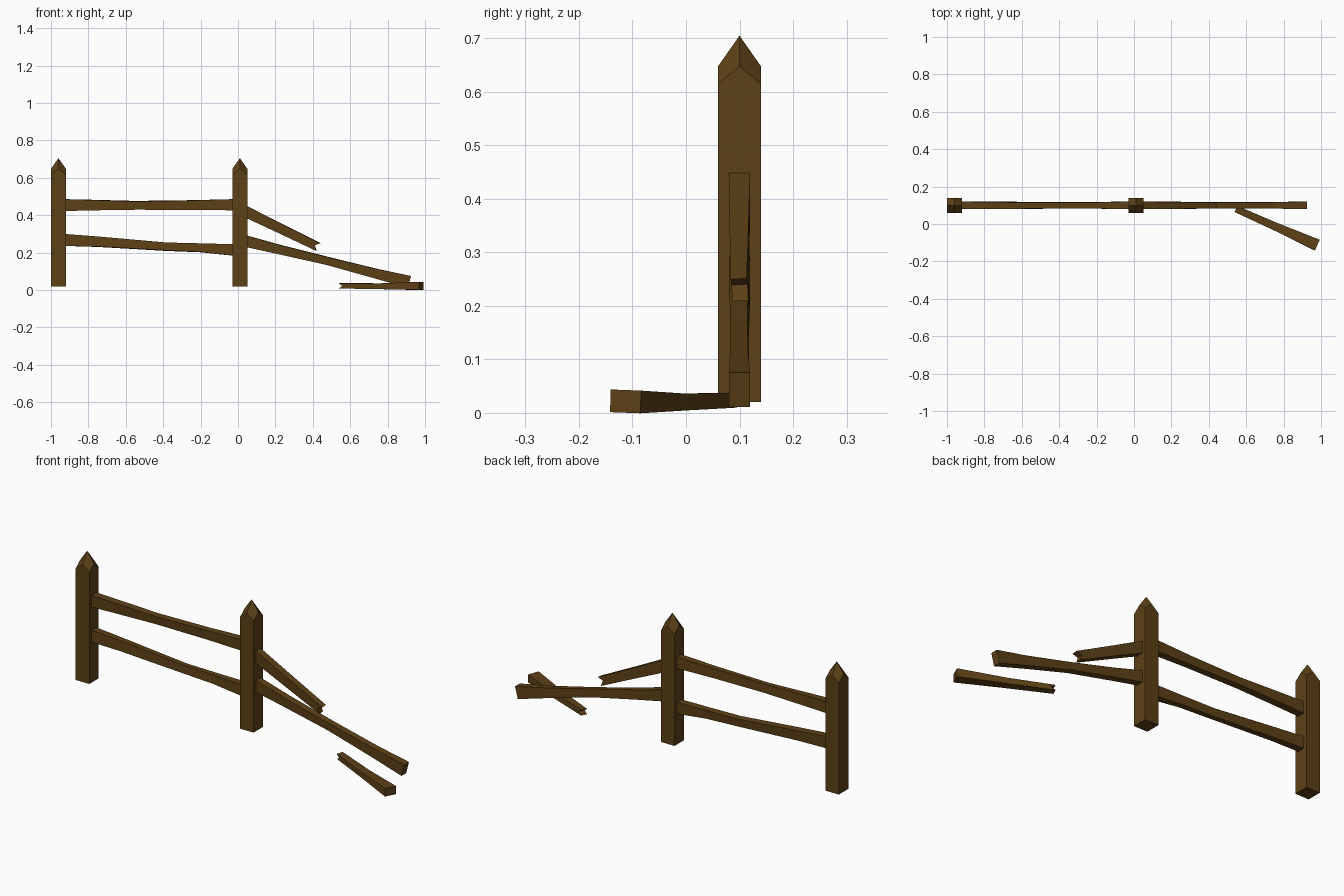
import bpy, bmesh, math
from mathutils import Vector

if "Cube" in bpy.data.objects:
    bpy.data.objects.remove(bpy.data.objects["Cube"])

wood = bpy.data.materials.new("dark_wood")
wood.diffuse_color = (0.11, 0.052, 0.008, 1)
wood.use_nodes = True
wood.node_tree.nodes["Principled BSDF"].inputs["Base Color"].default_value = wood.diffuse_color


def finish(bm, name):
    bmesh.ops.recalc_face_normals(bm, faces=bm.faces)
    mesh = bpy.data.meshes.new(name)
    bm.to_mesh(mesh)
    bm.free()
    mesh.materials.append(wood)
    bpy.context.collection.objects.link(bpy.data.objects.new(name, mesh))


# Square post whose pointed tip meets the middle of each side
def post(name, x, y=0.1, r=0.04):
    bm = bmesh.new()
    ring = [(1, 0), (1, 1), (0, 1), (-1, 1), (-1, 0), (-1, -1), (0, -1), (1, -1)]
    low = [bm.verts.new((x + a * r, y + b * r, 0.02)) for a, b in ring]
    top = [bm.verts.new((x + a * r, y + b * r, 0.615 if a and b else 0.648)) for a, b in ring]
    tip = bm.verts.new((x, y, 0.705))
    bm.faces.new(low)
    for i in range(8):
        bm.faces.new((low[i], low[i - 1], top[i - 1], top[i]))
    for i in range(0, 8, 2):
        bm.faces.new((tip, top[i], top[i + 1], top[(i + 2) % 8]))
    finish(bm, name)


# Hewn rail: sections are (fraction, half width, half height, lift, twist degrees)
def rail(name, start, end, sections, broken=False):
    start, end = Vector(start), Vector(end)
    d = (end - start).normalized()
    side = Vector((0, 0, 1)).cross(d).normalized()
    up = d.cross(side)
    bm = bmesh.new()
    rings = []
    for k, (t, w, h, lift, twist) in enumerate(sections):
        c = start.lerp(end, t) + up * lift
        ca, sa = math.cos(math.radians(twist)), math.sin(math.radians(twist))
        ring = []
        for a, b in [(-1, -1), (1, -1), (1, 0), (1, 1), (-1, 1), (-1, 0)]:
            p, q = a * w, b * h
            # splintered end: pull the middle back to form a notch
            notch = -0.022 if broken and k == len(sections) - 1 and b == 0 else 0
            ring.append(bm.verts.new(c + side * (p * ca - q * sa) + up * (p * sa + q * ca) + d * notch))
        rings.append(ring)
    for r0, r1 in zip(rings, rings[1:]):
        for i in range(6):
            bm.faces.new((r0[i - 1], r0[i], r1[i], r1[i - 1]))
    bm.faces.new(rings[0])
    e = rings[-1]
    bm.faces.new((e[0], e[1], e[2], e[5]))
    bm.faces.new((e[5], e[2], e[3], e[4]))
    finish(bm, name)


post("left_post", -0.96)
post("middle_post", 0.01)

# Whole rails between the posts
rail("upper_rail", (-0.93, 0.1, 0.454), (-0.02, 0.1, 0.456),
     [(0, .02, .032, 0, 0), (.15, .019, .028, 0, 2), (.42, .016, .022, -.002, 6),
      (.75, .016, .025, -.001, 3), (1, .02, .03, 0, 0)])
rail("lower_rail", (-0.93, 0.1, 0.268), (-0.02, 0.1, 0.214),
     [(0, .02, .032, 0, 0), (.2, .018, .027, .001, -3), (.6, .016, .021, -.004, -6),
      (.8, .017, .023, .001, -3), (1, .02, .031, 0, 0)])

# Collapsed rails right of the middle post
rail("sagging_rail", (0.035, 0.1, 0.263), (0.917, 0.1, 0.043),
     [(0, .02, .031, 0, 0), (.2, .018, .025, 0, 3), (.5, .016, .021, .003, 4),
      (.8, .017, .026, 0, 2), (1, .02, .033, 0, 0)])
rail("snapped_rail", (0.035, 0.1, 0.422), (0.43, 0.1, 0.23),
     [(0, .02, .03, 0, 0), (.45, .018, .026, 0, 2), (1, .015, .023, 0, 4)], True)
rail("fallen_rail_piece", (0.98, -0.113, 0.0215), (0.545, 0.08, 0.023),
     [(0, .031, .0212, 0, 2), (.5, .022, .0155, -.002, 0), (1, .017, .014, 0, -3)], True)
